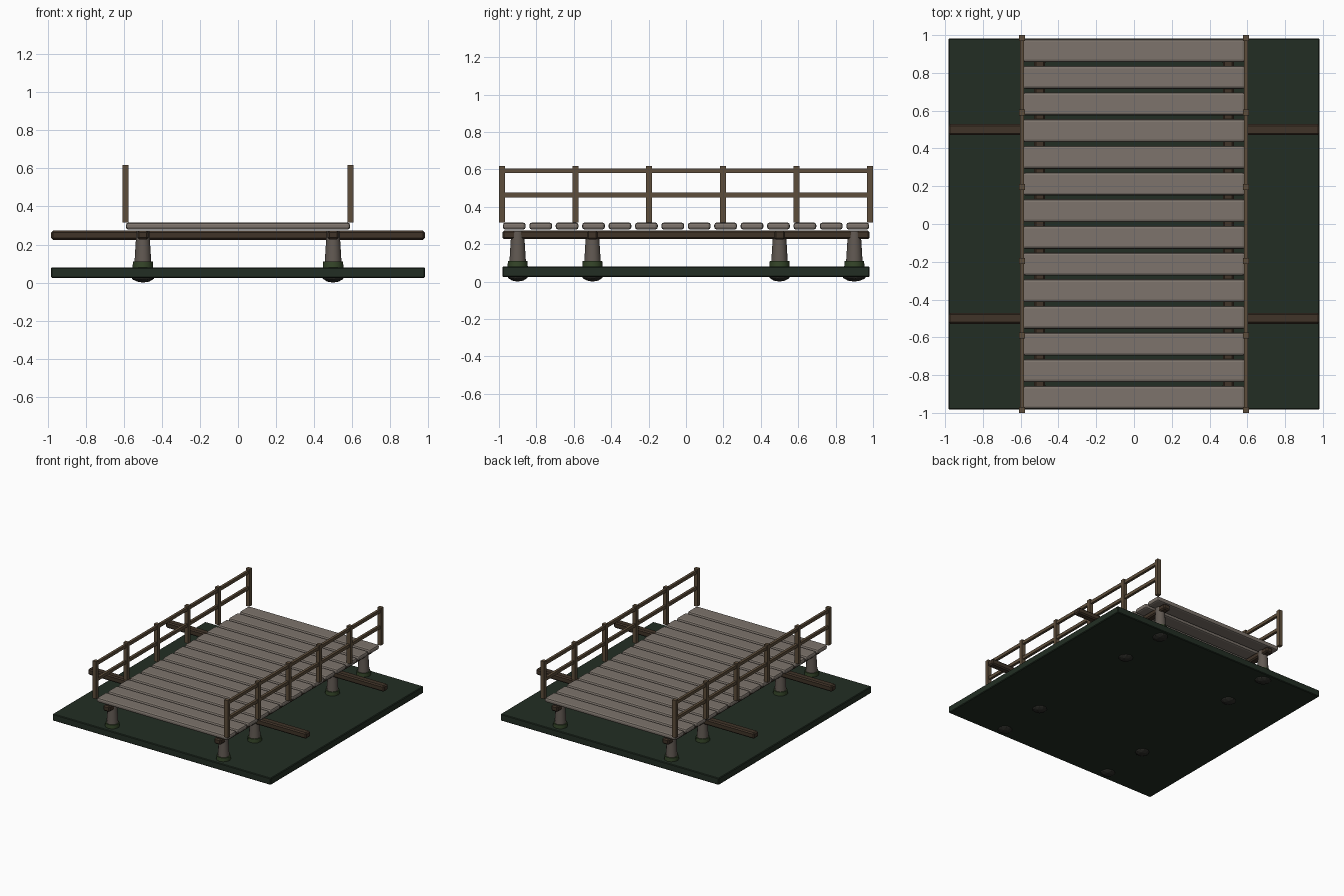
import bpy, math, random

if "Cube" in bpy.data.objects:
    bpy.data.objects.remove(bpy.data.objects["Cube"])

random.seed(4)


def material(name, rgb):
    m = bpy.data.materials.new(name)
    m.diffuse_color = (*rgb, 1)
    m.use_nodes = True
    m.node_tree.nodes["Principled BSDF"].inputs["Base Color"].default_value = m.diffuse_color
    return m


PLANK = material("weathered_plank", (0.205, 0.175, 0.15))
BEAM = material("dark_beam", (0.05, 0.033, 0.021))
RAIL = material("rail_wood", (0.11, 0.075, 0.043))
STONE = material("pillar_wood", (0.12, 0.10, 0.085))
MOSS = material("moss", (0.035, 0.06, 0.022))
GROUND = material("ground_green", (0.016, 0.027, 0.017))
ROCK = material("rock", (0.022, 0.022, 0.018))


def finish(name, mat):
    ob = bpy.context.object
    ob.name = name
    ob.data.materials.append(mat)
    return ob


def box(name, loc, size, mat, bevel=0.0, segments=1):
    bpy.ops.mesh.primitive_cube_add(size=1, location=loc)
    ob = finish(name, mat)
    ob.scale = size
    bpy.ops.object.transform_apply(location=False, rotation=False, scale=True)
    if bevel:
        mod = ob.modifiers.new("bevel", 'BEVEL')
        mod.width = bevel
        mod.segments = segments
    return ob


def cone(name, loc, r1, r2, height, mat, sides=12):
    bpy.ops.mesh.primitive_cone_add(vertices=sides, radius1=r1, radius2=r2, depth=height,
                                    location=(loc[0], loc[1], loc[2] + height / 2))
    ob = finish(name, mat)
    bpy.ops.object.shade_smooth_by_angle(angle=math.radians(35))
    return ob


# Ground slab
box("ground_slab", (0, 0, 0.0525), (1.964, 1.964, 0.055), GROUND, 0.005)

# Deck planks
for i in range(14):
    y = -0.918 + i * 1.836 / 13
    box(f"plank_{i + 1}", (0, y, 0.297), (1.178, 0.122, 0.038), PLANK, 0.014, 2)

# Cross beams
for y in (-0.5, 0.5):
    box("cross_beam", (0, y, 0.249), (1.964, 0.058, 0.048), BEAM, 0.009)

for x in (-0.5, 0.5):
    # Stringers under the planks
    box("stringer", (x, 0, 0.25), (0.058, 1.964, 0.046), BEAM, 0.009)
    # Pillars with moss collars and half-buried footing rocks
    for y in (-0.9, -0.5, 0.5, 0.9):
        cone("pillar", (x, y, 0.06), 0.047, 0.034, 0.21, STONE)
        cone("moss_collar", (x, y, 0.07), 0.055, 0.052, 0.04, MOSS)
        bpy.ops.mesh.primitive_ico_sphere_add(subdivisions=2, radius=1, location=(x, y, 0.036),
                                              rotation=(0, 0, random.uniform(0, 6.28)))
        rock = finish("footing_rock", ROCK)
        rock.scale = (random.uniform(0.055, 0.07), 0.06, 0.036)

# Side railings
for x in (-0.592, 0.592):
    for i in range(6):
        y = -0.984 + i * 1.968 / 5
        box("rail_post", (x, y, 0.467), (0.032, 0.032, 0.304), RAIL)
    for z in (0.593, 0.463):
        box("handrail", (x, 0, z), (0.021, 1.964, 0.025), RAIL)
